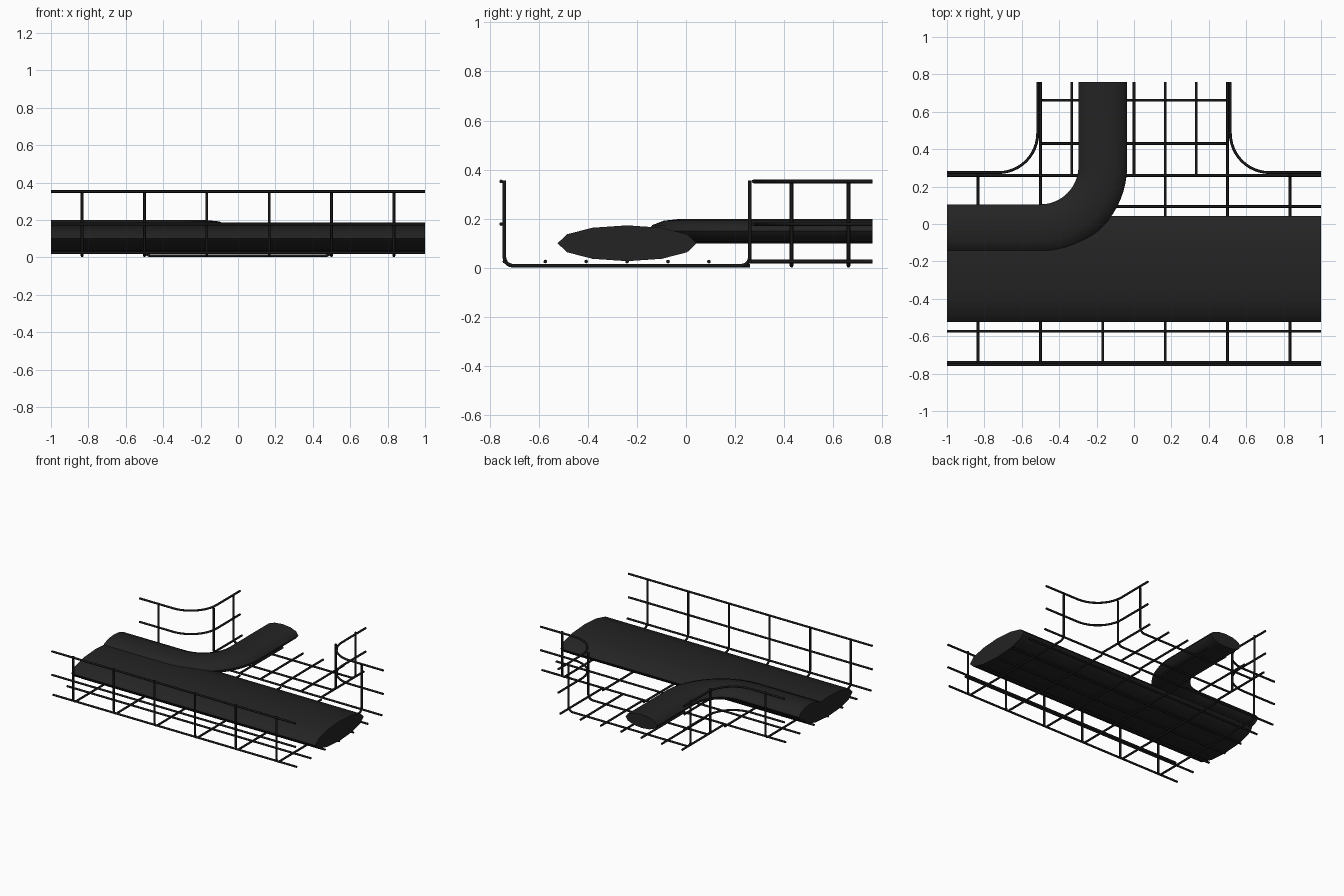
import bpy, bmesh, math
from mathutils import Vector

if "Cube" in bpy.data.objects:
    bpy.data.objects.remove(bpy.data.objects["Cube"])

R = 0.0075                      # wire radius
ZB, ZL = 0.0085, 0.0255         # cross wires, lengthwise wires resting on them
RAILS = (0.178, 0.352)          # side rail heights
YC, HALF = -0.24, 0.5           # tray centre line and half width
END = 0.76
STEP = HALF / 3


def material(name, v):
    m = bpy.data.materials.new(name)
    m.diffuse_color = (v, v, v, 1)
    m.use_nodes = True
    m.node_tree.nodes["Principled BSDF"].inputs["Base Color"].default_value = m.diffuse_color
    return m


WIRE = material("dark_wire", 0.009)
RUBBER = material("black_rubber", 0.017)


def arc(cx, cy, r, a0, a1, n):
    """Points of an arc in 2D, angles in degrees."""
    return [(cx + r * math.cos(math.radians(a0 + (a1 - a0) * i / n)),
             cy + r * math.sin(math.radians(a0 + (a1 - a0) * i / n))) for i in range(n + 1)]


def sweep(name, paths, rx, rz, sides, mat):
    """Sweep an elliptical section along each path, as one object."""
    bm = bmesh.new()
    for path in paths:
        pts = [Vector(p) for p in path]
        # all paths are planar: keep a fixed normal for the plane of the path
        d0, d1 = pts[1] - pts[0], pts[-1] - pts[-2]
        plane = d0.cross(d1)
        if plane.length < 1e-6:
            plane = d0.cross(pts[len(pts) // 2] - pts[0])
        if plane.length < 1e-6:
            plane = Vector((0, 0, 1))
        plane.normalize()
        if plane.z < -0.5:
            plane.negate()
        rings = []
        for i, p in enumerate(pts):
            a = (p - pts[i - 1]).normalized() if i else d0.normalized()
            b = (pts[i + 1] - p).normalized() if i < len(pts) - 1 else d1.normalized()
            t = (a + b).normalized()
            side = t.cross(plane).normalized() / max(t.dot(a), 0.5)
            rings.append([bm.verts.new(p + side * rx * math.cos(k * math.tau / sides)
                                       + plane * rz * math.sin(k * math.tau / sides))
                          for k in range(sides)])
        for u, v in zip(rings, rings[1:]):
            for k in range(sides):
                j = (k + 1) % sides
                bm.faces.new((u[k], u[j], v[j], v[k]))
        bm.faces.new(rings[0])
        bm.faces.new(rings[-1])
    bmesh.ops.recalc_face_normals(bm, faces=bm.faces)
    me = bpy.data.meshes.new(name)
    bm.to_mesh(me)
    bm.free()
    me.materials.append(mat)
    ob = bpy.data.objects.new(name, me)
    bpy.context.collection.objects.link(ob)
    bpy.context.view_layer.objects.active = ob
    ob.select_set(True)
    bpy.ops.object.shade_smooth_by_angle(angle=math.radians(50))
    ob.select_set(False)
    return ob


def wires(name, paths):
    return sweep(name, paths, R, R, 8, WIRE)


# U-shaped cross wire profile: (across, z), open or closed on the far side
BEND, TOP = 0.035, 0.355
left = [(-HALF, TOP)] + arc(-HALF + BEND, ZB + BEND, BEND, 180, 270, 5)
full = left + [(-a, z) for a, z in reversed(left)]
half = left + [(HALF, ZB)]

# main tray cross wires
wires("main_cross_wires",
      [[(STEP * k, YC + a, z) for a, z in (full if abs(k) == 5 else half)]
       for k in (-5, -3, -1, 1, 3, 5)])
# main tray floor wires
wires("main_floor_wires",
      [[(-1, YC + STEP * k, ZL), (1, YC + STEP * k, ZL)] for k in range(-3, 4)])
# front wall rails
wires("front_rails", [[(-1, YC - HALF - 2 * R + 0.002, z), (1, YC - HALF - 2 * R + 0.002, z)]
                      for z in RAILS])

# branch tray cross and floor wires
wires("branch_cross_wires", [[(a, y, z) for a, z in full] for y in (0.43, 0.662)])
wires("branch_floor_wires",
      [[(STEP * k, YC + HALF, ZL), (STEP * k, END, ZL)] for k in range(-3, 4)])

# rails curving from the back wall into the branch, both sides
RX, RY, CR = HALF + 2 * R, YC + HALF + 2 * R, 0.21
bend = [(1, RY)] + arc(RX + CR, RY + CR, CR, 270, 180, 12) + [(RX, END)]
for s, name in ((1, "right_corner_rails"), (-1, "left_corner_rails")):
    wires(name, [[(s * x, y, z) for x, y in bend] for z in RAILS])

# wide straight cable bundle
sweep("main_cable_bundle", [[(-1, YC, 0.1), (1, YC, 0.1)]], 0.283, 0.073, 12, RUBBER)

# narrower bundle turning into the branch
turn = [(-1, -0.025)] + arc(-0.5, 0.308, 0.333, -90, 0, 16) + [(-0.167, END)]
sweep("branch_cable_bundle", [[(x, y, 0.149) for x, y in turn]], 0.13, 0.05, 12, RUBBER)
